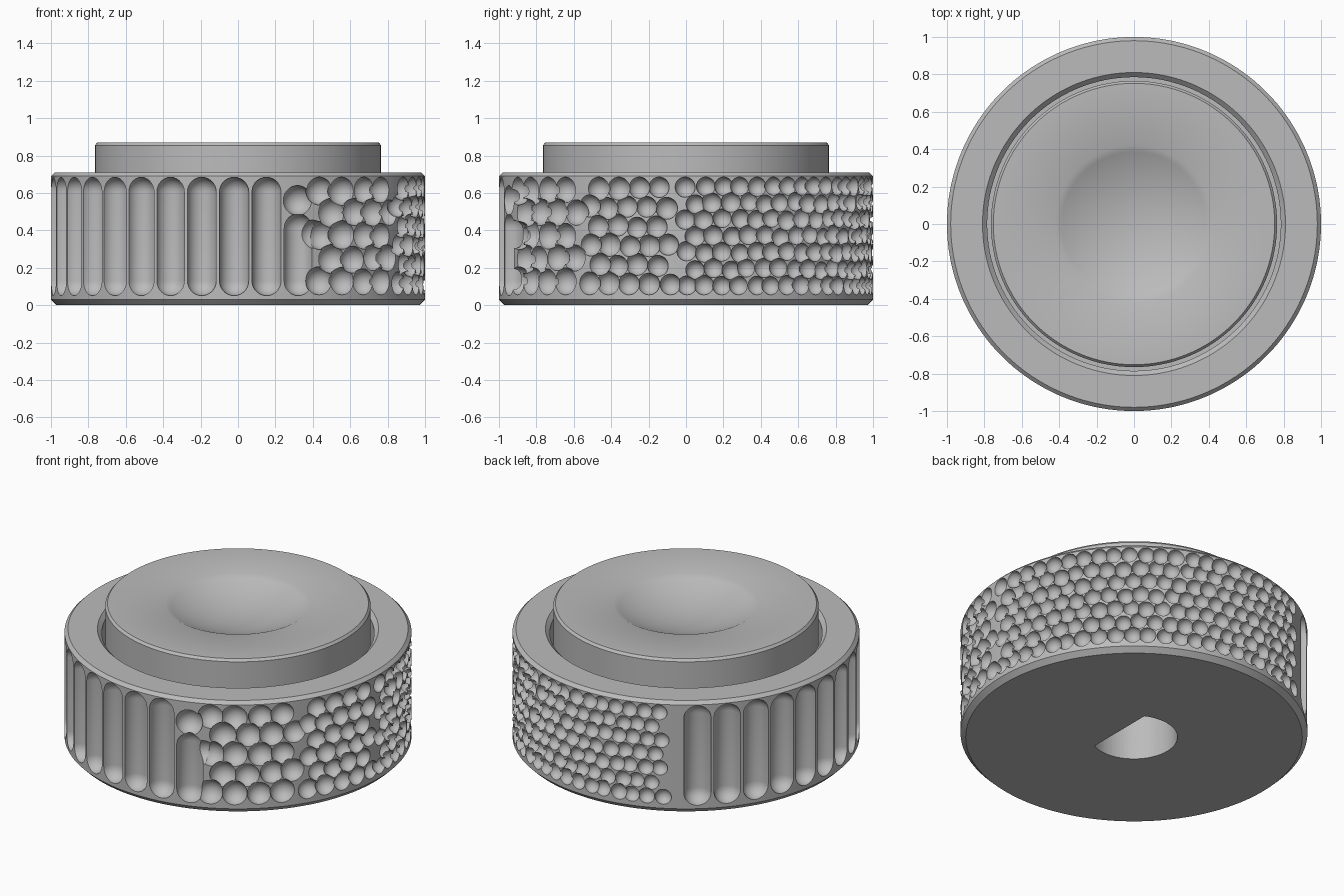
import bpy, bmesh, math, random
from mathutils import Matrix, Vector

random.seed(4)
cube = bpy.data.objects.get("Cube")
if cube:
    bpy.data.objects.remove(cube)

grey = bpy.data.materials.new("plain grey")
grey.use_nodes = True
grey.diffuse_color = (0.5, 0.5, 0.5, 1)
grey.node_tree.nodes["Principled BSDF"].inputs["Base Color"].default_value = (0.5, 0.5, 0.5, 1)


def add_object(name, bm):
    bmesh.ops.recalc_face_normals(bm, faces=bm.faces)
    mesh = bpy.data.meshes.new(name)
    bm.to_mesh(mesh)
    bm.free()
    obj = bpy.data.objects.new(name, mesh)
    obj.data.materials.append(grey)
    bpy.context.collection.objects.link(obj)
    return obj


def revolve(name, profile, steps):
    """Spin an (r, z) profile that starts and ends on the z axis."""
    bm = bmesh.new()
    verts = [bm.verts.new((r, 0, z)) for r, z in profile]
    edges = [bm.edges.new(pair) for pair in zip(verts, verts[1:])]
    bmesh.ops.spin(bm, geom=verts + edges, cent=(0, 0, 0), axis=(0, 0, 1),
                   angle=math.tau, steps=steps, use_merge=False)
    bmesh.ops.remove_doubles(bm, verts=bm.verts, dist=1e-5)
    return add_object(name, bm)


def rim_point(angle, z, radius=1.0):
    a = math.radians(angle)
    return Vector((radius * math.cos(a), radius * math.sin(a), z))


def add_scoop(bm, angle, low, high, r):
    """Capsule standing on the rim; a plain ball when low equals high."""
    made = bmesh.ops.create_uvsphere(bm, u_segments=24, v_segments=14, radius=r)["verts"]
    half = (high - low) / 2
    if half > 0:
        belt = [v for v in made if abs(v.co.z) < 1e-5]
        ring = {e for v in belt for e in v.link_edges if abs(e.other_vert(v).co.z) < 1e-5}
        upper = [v for v in made if v.co.z > 1e-5]
        # open the ball at its belt and bridge the two halves with a straight wall
        cut = bmesh.ops.split_edges(bm, edges=list(ring))["edges"]
        del upper, cut
        everything = {v for v in bm.verts if v.link_faces}
        fresh = [v for v in everything if v.co.length < r + 1e-4]
        for v in fresh:
            up = sum(f.calc_center_median().z for f in v.link_faces) > 0
            v.co.z += half if up else -half
        rims = [e for e in bm.edges if e.is_boundary]
        bmesh.ops.bridge_loops(bm, edges=rims)
        made = fresh
    turn = Matrix.Rotation(math.radians(angle), 4, "Z")
    place = Matrix.Translation(rim_point(angle, (low + high) / 2)) @ turn
    bmesh.ops.transform(bm, matrix=place, verts=made)


def cut_away(target, cutter):
    cutter.hide_render = True
    mod = target.modifiers.new("cut", "BOOLEAN")
    mod.operation = "DIFFERENCE"
    mod.solver = "MANIFOLD"
    mod.object = cutter
    bpy.context.view_layer.objects.active = target
    bpy.ops.object.modifier_apply(modifier=mod.name)
    bpy.data.objects.remove(cutter)


# Knob body: chamfered grip ring, narrow gap and raised button with a finger dish
dish_r, dish_depth = 0.42, 0.10
ball = (dish_r ** 2 + dish_depth ** 2) / (2 * dish_depth)
dish = []
for i in range(13):
    r = dish_r * i / 12
    dish.append((r, 0.87 - dish_depth + ball - math.sqrt(ball ** 2 - r ** 2)))
profile = [(0, 0), (0.97, 0), (1, 0.03), (1, 0.69), (0.98, 0.71), (0.81, 0.71),
           (0.785, 0.685), (0.785, 0.35), (0.765, 0.35), (0.765, 0.855), (0.752, 0.87)]
knob = revolve("control_knob", profile + dish[::-1], 180)

# D-shaped shaft hole underneath
bm = bmesh.new()
hole_r, flat_x = 0.25, 0.11
start = math.acos(flat_x / hole_r)
sweep = math.tau - 2 * start
base = []
for i in range(41):
    a = start + sweep * i / 40
    base.append(bm.verts.new((hole_r * math.cos(a), hole_r * math.sin(a), -0.1)))
face = bm.faces.new(base)
top = bmesh.ops.extrude_face_region(bm, geom=[face])["geom"]
bmesh.ops.translate(bm, vec=(0, 0, 0.65), verts=[g for g in top if isinstance(g, bmesh.types.BMVert)])
cut_away(knob, add_object("shaft_hole_cutter", bm))

# Grip flutes along one side; the last is shortened below the dimples
scoops = []
for i in range(17):
    scoops.append((-71.2 - 10 * i, 0.13, 0.41 if i == 0 else 0.605, 0.079))

# Dimples: rows of balls that become smaller and denser around the rim
scoops += [(-71.4, 0.56, 0.56, 0.08), (-66.5, 0.38, 0.38, 0.075)]
for rows, begin, end, r_begin, r_end in ((5, -64, -33, 0.077, 0.068),
                                         (6, -31, -4, 0.062, 0.056),
                                         (7, 0, 118, 0.052, 0.046)):
    for row in range(rows):
        angle = begin + (row % 2) * math.degrees(r_begin) * 0.9
        while angle < end:
            r = r_begin + (r_end - r_begin) * (angle - begin) / (end - begin)
            r *= random.uniform(0.96, 1.04)
            z = 0.055 + r + (0.63 - 2 * r) * row / (rows - 1)
            if 0 < row < rows - 1:
                z += random.uniform(-0.008, 0.008)
            scoops.append((angle + random.uniform(-0.4, 0.4), z, z, r))
            angle += math.degrees(r) * 1.88


# Sort the scoops into groups that do not touch, then cut group by group
def touching(a, b):
    gap_z = max(0, a[1] - b[2], b[1] - a[2])
    return math.hypot(2 * math.sin(math.radians(a[0] - b[0]) / 2), gap_z) < a[3] + b[3] + 0.004


groups = []
for scoop in scoops:
    for group in groups:
        if not any(touching(scoop, other) for other in group):
            group.append(scoop)
            break
    else:
        groups.append([scoop])

for group in groups:
    merged = bmesh.new()
    for scoop in group:
        single = bmesh.new()
        add_scoop(single, *scoop)
        part = bpy.data.meshes.new("scoop")
        single.to_mesh(part)
        single.free()
        merged.from_mesh(part)
        bpy.data.meshes.remove(part)
    cut_away(knob, add_object("scoop_cutter", merged))

# Smooth curved surfaces, keep the cut edges crisp
bpy.ops.object.select_all(action="DESELECT")
knob.select_set(True)
bpy.context.view_layer.objects.active = knob
bpy.ops.object.shade_smooth_by_angle(angle=math.radians(28))
